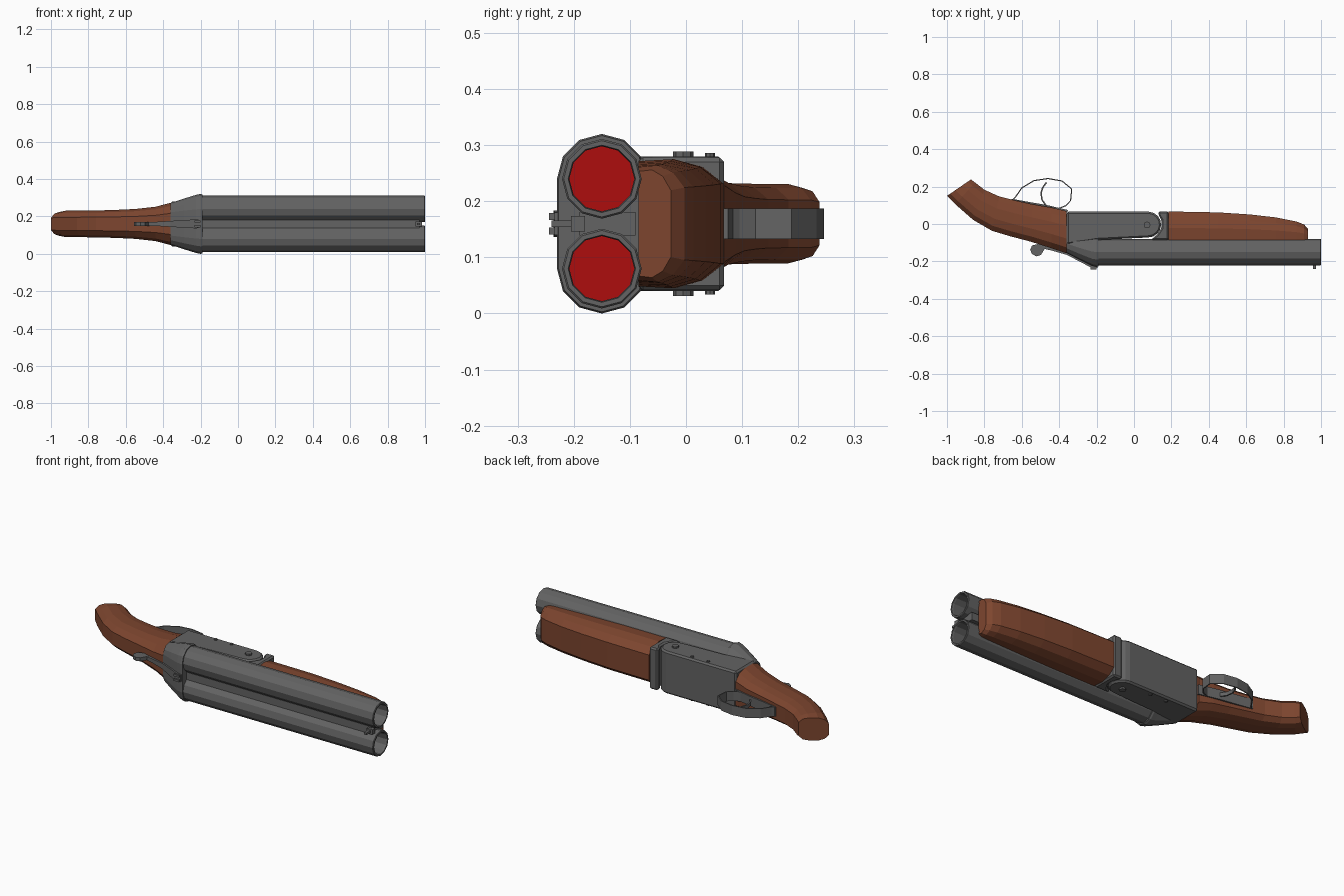
import bpy, bmesh, math
from mathutils import Vector

if "Cube" in bpy.data.objects:
    bpy.data.objects.remove(bpy.data.objects["Cube"])

ZC = 0.16      # mid plane height
BY = -0.15     # barrel axis y


def material(name, rgb):
    m = bpy.data.materials.new(name)
    m.diffuse_color = (*rgb, 1)
    m.use_nodes = True
    m.node_tree.nodes["Principled BSDF"].inputs["Base Color"].default_value = m.diffuse_color
    return m


METAL = material("gun metal", (0.125, 0.125, 0.125))
WOOD = material("brown wood", (0.205, 0.060, 0.028))
RED = material("shell red", (0.42, 0.004, 0.004))


def finish(name, bm, mat, bevel=0):
    bmesh.ops.recalc_face_normals(bm, faces=bm.faces)
    me = bpy.data.meshes.new(name)
    bm.to_mesh(me)
    bm.free()
    me.materials.append(mat)
    ob = bpy.data.objects.new(name, me)
    bpy.context.collection.objects.link(ob)
    if bevel:
        mod = ob.modifiers.new("bevel", 'BEVEL')
        mod.width, mod.segments, mod.limit_method = bevel, 1, 'ANGLE'
    return ob


def loft(name, rings, mat, caps=True, bevel=0):
    """Skin a list of equal-length point rings."""
    bm = bmesh.new()
    rows = [[bm.verts.new(p) for p in r] for r in rings]
    n = len(rows[0])
    for a, b in zip(rows, rows[1:]):
        for i in range(n):
            j = (i + 1) % n
            bm.faces.new((a[i], a[j], b[j], b[i]))
    if caps:
        bm.faces.new(rows[0])
        bm.faces.new(rows[-1])
    return finish(name, bm, mat, bevel)


def prism(name, profile, half, mat, z=ZC, bevel=0):
    """Extrude an xy profile to both sides of height z."""
    return loft(name, [[(x, y, z + s * half) for x, y in profile] for s in (-1, 1)], mat, bevel=bevel)


def box(name, x0, x1, y0, y1, half, mat, z=ZC):
    return prism(name, [(x0, y0), (x1, y0), (x1, y1), (x0, y1)], half, mat, z)


def circle(x, y, z, r, n=12):
    return [(x, y + r * math.cos(2 * math.pi * i / n), z + r * math.sin(2 * math.pi * i / n)) for i in range(n)]


def strip(name, path, thick, half, mat):
    """Flat band following an xy path."""
    pts = [Vector(p) for p in path]
    rings = []
    for i, p in enumerate(pts):
        d = (pts[min(i + 1, len(pts) - 1)] - pts[max(i - 1, 0)]).normalized()
        nrm = Vector((-d.y, d.x)) * thick / 2
        rings.append([(q.x, q.y, ZC + s * half) for q, s in ((p + nrm, -1), (p + nrm, 1), (p - nrm, 1), (p - nrm, -1))])
    return loft(name, rings, mat)


# Twin barrels with open bores and red shells at the breech
for label, s in (("lower", -1), ("upper", 1)):
    z = ZC + s * 0.08
    loft(label + "_barrel", [circle(x, BY, z, r) for x, r in
         ((-0.2, 0.071), (0.997, 0.071), (1.0, 0.068), (1.0, 0.06), (0.99, 0.058), (-0.18, 0.058))], METAL, caps=False)
    loft(label + "_shell", [circle(x, BY, z, 0.0585) for x in (-0.19, -0.17)], RED)

# Rib between the barrels, with front bead and rear notch
box("barrel_rib", -0.2, 0.97, -0.19, -0.09, 0.021, METAL)
box("front_sight", 0.957, 0.973, -0.24, -0.185, 0.006, METAL)
box("front_sight_base", 0.95, 0.985, -0.205, -0.18, 0.014, METAL)
for s in (-1, 1):
    box("rear_sight", -0.232, -0.2, -0.244, -0.22, 0.006, METAL, ZC + s * 0.013)


# Breech: hull of two circles, flaring from the grip to the barrels
def hull(x, y, off, r):
    pts = []
    for s, a0 in ((1, 0), (-1, 180)):
        for i in range(7):
            a = math.radians(a0 + 30 * i)
            pts.append((x, y + r * math.cos(a), ZC + s * off + r * math.sin(a)))
    return pts


loft("breech", [hull(-0.36, -0.105, 0.062, 0.05), hull(-0.29, -0.128, 0.071, 0.064),
                hull(-0.225, -0.147, 0.078, 0.077), hull(-0.2, BY, 0.08, 0.08),
                hull(-0.19, BY, 0.08, 0.077)], METAL)

# Receiver body with rounded knuckle, and the forend iron it hinges in
knuckle = [(0.075 + 0.07 * math.cos(math.radians(a)), -0.003 + 0.069 * math.sin(math.radians(a)))
           for a in range(-90, 91, 22)]
prism("receiver", [(-0.36, 0.066), (-0.36, -0.11), (-0.19, -0.085)] + knuckle, 0.12, METAL, bevel=0.009)
prism("forend_iron", [(0.132, 0.068), (0.185, 0.068), (0.185, -0.085), (0.09, -0.085),
                      (0.125, -0.055), (0.148, -0.02), (0.148, 0.02), (0.132, 0.045)], 0.118, METAL, bevel=0.008)

# Hinge pin and side screws, both sides
for name, x, y, r, h in (("hinge_pin", 0.07, -0.005, 0.018, 0.129),
                         ("front_screw", -0.07, 0.043, 0.009, 0.126),
                         ("rear_screw", -0.17, 0.043, 0.009, 0.126)):
    prism(name, [(x + r * math.cos(i * math.pi / 4), y + r * math.sin(i * math.pi / 4)) for i in range(8)], h, METAL)

# Wooden forend: rounded section tapering to the nose
SECT = ((-0.97, 0), (-1, .42), (-.88, .75), (-.62, 1), (.62, 1), (.88, .75), (1, .42), (0.97, 0))
loft("forend", [[(x, -0.085 + f * (top + 0.085), ZC + w * hz) for w, f in SECT] for x, top, hz in
     ((0.185, 0.067, 0.115), (0.45, 0.062, 0.115), (0.62, 0.051, 0.112), (0.76, 0.035, 0.109),
      (0.87, 0.013, 0.106), (0.91, -0.003, 0.104), (0.931, -0.027, 0.096))], WOOD)

# Wooden pistol grip: sections between an upper and a lower edge
GRIP = ((-.6, 1), (.6, 1), (.9, .72), (1, .3), (1, -.3), (.85, -.72), (.5, -1),
        (-.5, -1), (-.85, -.72), (-1, -.3), (-1, .3), (-.9, .72))
rings = []
for ux, uy, lx, ly, hz in ((-.36, .069, -.36, -.157, .113), (-.44, .088, -.44, -.13, .092),
                           (-.54, .105, -.55, -.095, .08), (-.63, .125, -.66, -.066, .075),
                           (-.72, .147, -.76, -.036, .072), (-.80, .183, -.86, .022, .071),
                           (-.85, .222, -.955, .105, .071), (-.872, .238, -1.0, .15, .064)):
    u, l = Vector((ux, uy)), Vector((lx, ly))
    c, d = (u + l) / 2, (u - l) / 2
    rings.append([(c.x + t * d.x, c.y + t * d.y, ZC + w * hz) for w, t in GRIP])
loft("grip", rings, WOOD)

# Trigger guard band, tang plate and trigger
strip("trigger_guard", [(-.652, .125), (-.635, .142), (-.60, .193), (-.535, .232), (-.46, .243),
                        (-.385, .23), (-.333, .187), (-.339, .125), (-.365, .098), (-.40, .084)],
      0.006, 0.027, METAL)
strip("guard_tang", [(-.655, .128), (-.58, .114), (-.47, .095), (-.355, .068)], 0.014, 0.027, METAL)
strip("trigger", [(-.468, .222), (-.488, .195), (-.497, .165), (-.492, .13), (-.465, .09)], 0.008, 0.01, METAL)

# Top opening lever: tapering arm, thumb piece and pivot
lever = ((-.50, -.108, -.128, .009), (-.44, -.125, -.142, .011), (-.36, -.145, -.165, .016),
         (-.28, -.18, -.206, .021), (-.225, -.21, -.236, .024), (-.195, -.215, -.234, .02))
loft("lever_arm", [[(x, y0, ZC - h), (x, y0, ZC + h), (x, y1, ZC + h), (x, y1, ZC - h)]
                   for x, y0, y1, h in lever], METAL)
prism("lever_thumb_piece", [(-.47, -.118), (-.485, -.145), (-.497, -.165), (-.522, -.173), (-.546, -.16),
                            (-.555, -.137), (-.545, -.115), (-.51, -.106)], 0.01, METAL)
